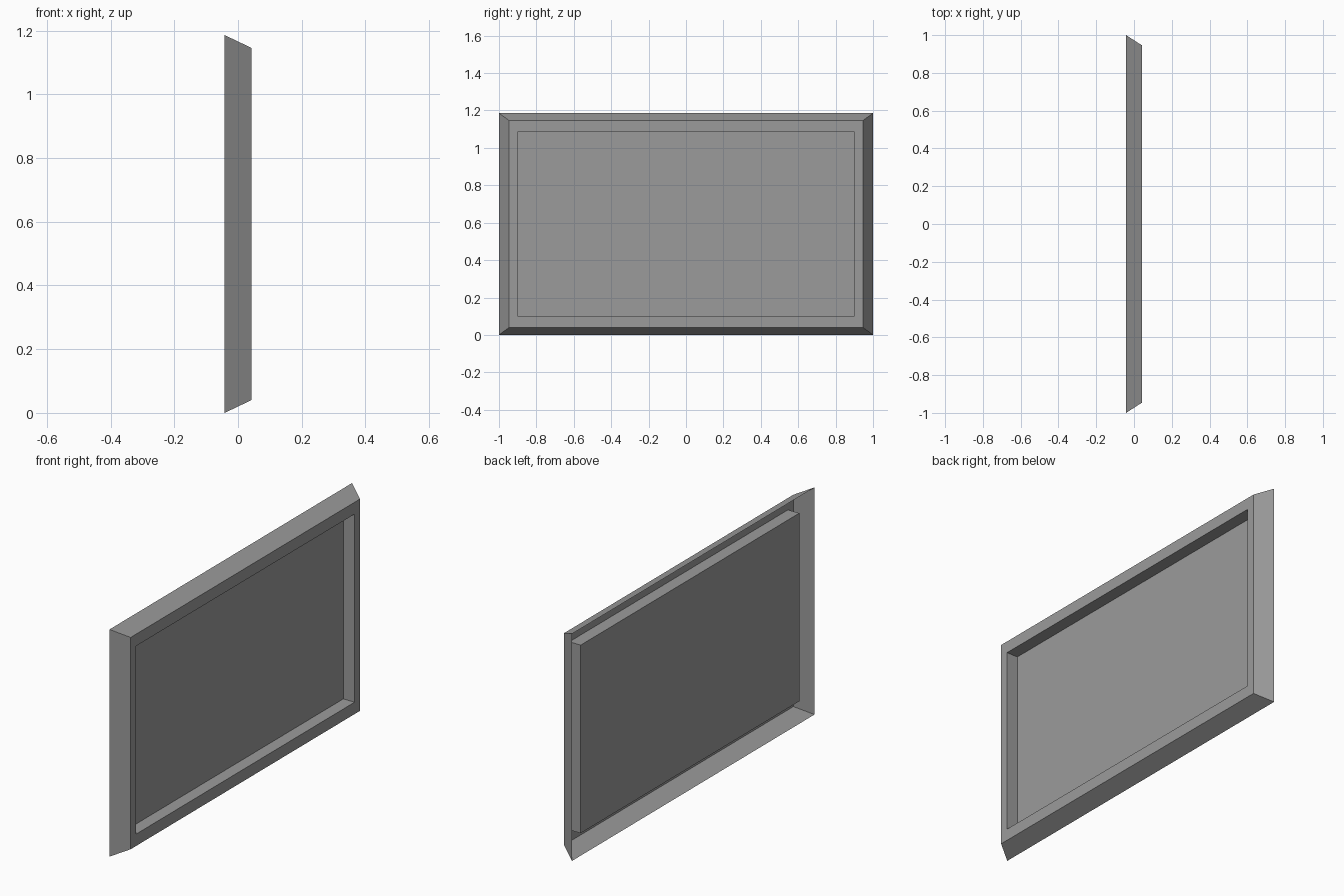
import bpy
import bmesh

cube = bpy.data.objects.get("Cube")
if cube:
    bpy.data.objects.remove(cube, do_unlink=True)

BACK_X, FRONT_X, SCREEN_X = -0.042, 0.042, -0.023
MID_Z = 0.593

grey = bpy.data.materials.new("plain grey")
grey.use_nodes = True
colour = (0.33, 0.33, 0.33, 1)
grey.diffuse_color = colour
grey.node_tree.nodes["Principled BSDF"].inputs["Base Color"].default_value = colour


def ring(bm, x, half_y, half_z):
    """Upright rectangle of four vertices, counter-clockwise seen from +x."""
    corners = [(-1, -1), (1, -1), (1, 1), (-1, 1)]
    return [bm.verts.new((x, sy * half_y, MID_Z + sz * half_z)) for sy, sz in corners]


def bridge(bm, outer, inner):
    for i in range(4):
        j = (i + 1) % 4
        bm.faces.new((outer[i], outer[j], inner[j], inner[i]))


def add_object(name, bm):
    mesh = bpy.data.meshes.new(name)
    bm.to_mesh(mesh)
    bm.free()
    mesh.materials.append(grey)
    obj = bpy.data.objects.new(name, mesh)
    bpy.context.collection.objects.link(obj)


# Sloped outer frame and flat front border, an open sheet at the back
bm = bmesh.new()
rim = ring(bm, BACK_X, 1.0, 0.593)
border = ring(bm, FRONT_X, 0.946, 0.553)
opening = ring(bm, FRONT_X, 0.902, 0.491)
bridge(bm, rim, border)
bridge(bm, border, opening)
add_object("frame", bm)

# Recessed screen: pocket walls and the flat panel
bm = bmesh.new()
opening = ring(bm, FRONT_X, 0.902, 0.491)
panel = ring(bm, SCREEN_X, 0.902, 0.491)
bridge(bm, opening, panel)
bm.faces.new(panel)
add_object("recessed_screen", bm)
